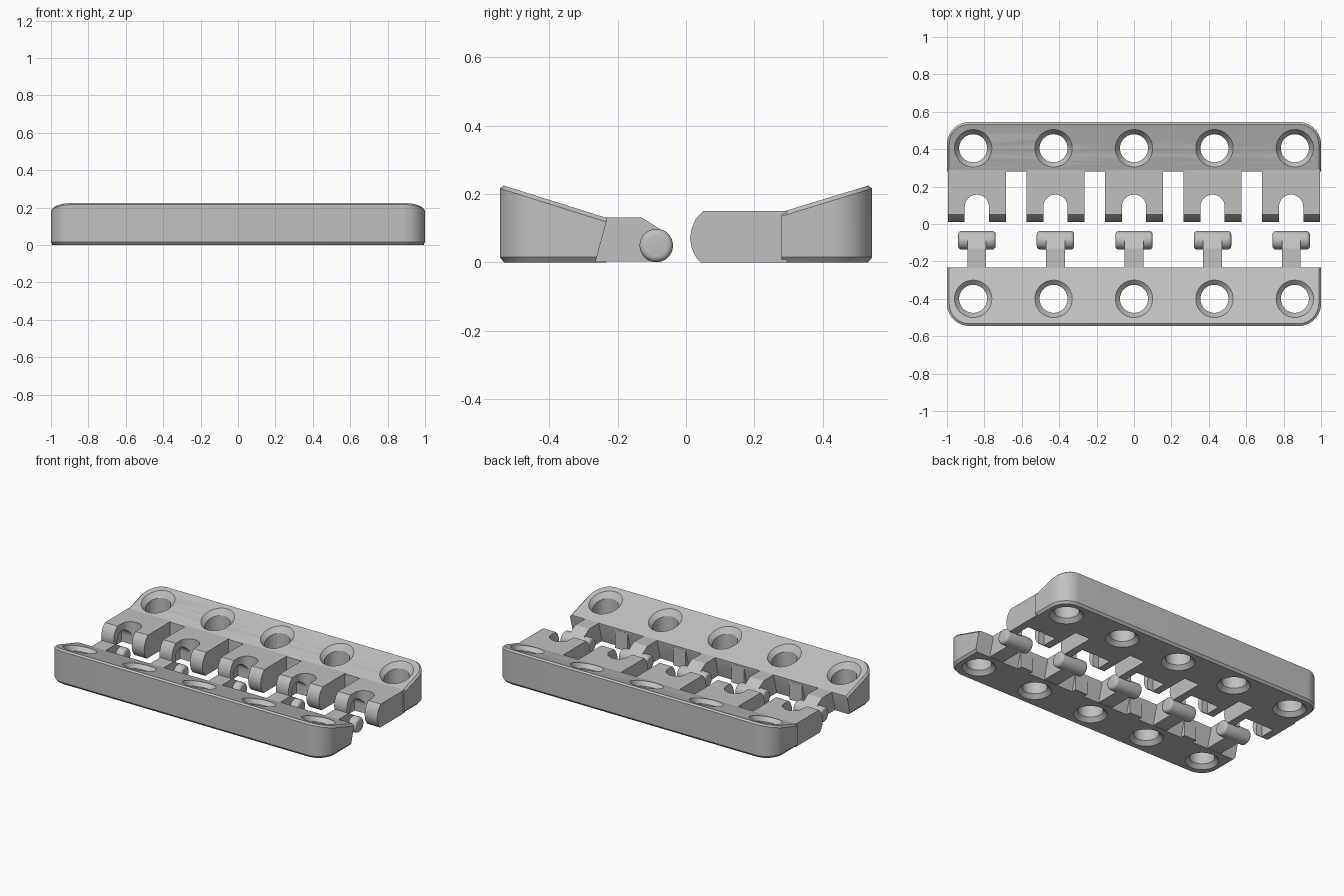
import bpy, bmesh, math

if "Cube" in bpy.data.objects:
    bpy.data.objects.remove(bpy.data.objects["Cube"])

grey = bpy.data.materials.new("plain grey")
grey.diffuse_color = (0.53, 0.53, 0.53, 1)
grey.use_nodes = True
grey.node_tree.nodes["Principled BSDF"].inputs["Base Color"].default_value = grey.diffuse_color

PITCH = [0.42 * i for i in range(-2, 3)]
HOLES = [0.43 * i for i in range(-2, 3)]


def finish(name, bm, smooth=True):
    bmesh.ops.recalc_face_normals(bm, faces=bm.faces)
    me = bpy.data.meshes.new(name)
    bm.to_mesh(me)
    bm.free()
    ob = bpy.data.objects.new(name, me)
    bpy.context.collection.objects.link(ob)
    me.materials.append(grey)
    if smooth:
        shade(ob)
    return ob


def shade(ob):
    bpy.ops.object.select_all(action='DESELECT')
    ob.select_set(True)
    bpy.context.view_layer.objects.active = ob
    bpy.ops.object.shade_smooth_by_angle(angle=math.radians(25))


def loft(bm, rings):
    """Skin a stack of equal rings and cap both ends."""
    vs = [[bm.verts.new(p) for p in r] for r in rings]
    n = len(vs[0])
    for a, b in zip(vs, vs[1:]):
        for i in range(n):
            j = (i + 1) % n
            bm.faces.new((a[i], a[j], b[j], b[i]))
    bm.faces.new(vs[0])
    bm.faces.new(vs[-1])


def bars(name, profile, xs, width):
    """Extrude a (y, z) profile along x at every position in xs."""
    bm = bmesh.new()
    for x in xs:
        loft(bm, [[(x + s * width / 2, y, z) for y, z in profile] for s in (-1, 1)])
    return finish(name, bm)


def cut(ob, cutter):
    m = ob.modifiers.new("cut", 'BOOLEAN')
    m.operation, m.solver, m.object = 'DIFFERENCE', 'EXACT', cutter
    bpy.ops.object.select_all(action='DESELECT')
    bpy.context.view_layer.objects.active = ob
    ob.select_set(True)
    bpy.ops.object.modifier_apply(modifier=m.name)
    bpy.data.objects.remove(cutter)
    shade(ob)


def strip(name, side, in_low, in_high, z_in, hole_y):
    """Sloped bar with round outer corners, chamfered rims and drilled holes."""
    slope = (0.225 - z_in) / (0.535 - in_high)

    def top(y):
        return z_in + slope * (y - in_high)

    def outline(inset, inner):
        pts = [(1 - inset, inner)]
        for k in range(25):
            a = math.radians(90 * (k if k <= 12 else k - 1) / 12)
            if k > 12:
                break
            pts.append((0.88 + (0.12 - inset) * math.cos(a), 0.425 + (0.12 - inset) * math.sin(a)))
        return pts + [(-x, y) for x, y in reversed(pts)]

    c = 0.012
    rings = [[(x, side * y, 0) for x, y in outline(c, in_low)],
             [(x, side * y, 0.015) for x, y in outline(0, in_low + (in_high - in_low) * 0.12)],
             [(x, side * y, top(y) - c) for x, y in outline(0, in_high)],
             [(x, side * y, top(y)) for x, y in outline(c, in_high)]]
    bm = bmesh.new()
    loft(bm, rings)
    ob = finish(name, bm)

    # holes countersunk on both faces, the upper sink follows the slope
    bm = bmesh.new()
    zt = top(hole_y)
    steps = [(0.105, -0.005, 0), (0.075, 0.025, 0), (0.075, zt - 0.03, 1),
             (0.1, zt, 1), (0.1, zt + 0.1, 1)]
    for hx in HOLES:
        loft(bm, [[(hx + r * math.cos(t), side * (hole_y + r * math.sin(t)),
                    z + tilt * slope * r * math.sin(t))
                   for t in (math.tau * k / 40 for k in range(40))] for r, z, tilt in steps])
    cut(ob, finish("hole_cutter", bm, False))
    return ob


strip("front_strip", -1, 0.265, 0.233, 0.13, 0.40)
strip("back_strip", 1, 0.28, 0.28, 0.147, 0.405)

# upright ribs between the hinge pockets of the front strip
bars("pocket_ribs", [(-0.285, 0), (-0.233, 0), (-0.233, 0.117), (-0.285, 0.132)],
     [-0.63, -0.21, 0.21, 0.63], 0.09)

# arms reaching out to the pins
bars("pin_arms", [(-0.29, 0.002), (-0.29, 0.131), (-0.13, 0.131), (-0.058, 0.086),
                  (-0.042, 0.049), (-0.058, 0.014), (-0.087, 0.002)], PITCH, 0.1)

# pins with rounded ends
bm = bmesh.new()
PY, PZ, R, F = -0.087, 0.049, 0.049, 0.018
ends = [(0.1 - F + F * math.sin(a), R - F + F * math.cos(a))
        for a in (math.pi / 2 * k / 5 for k in range(6))]
for x in PITCH:
    loft(bm, [[(x + dx, PY + r * math.cos(t), PZ + r * math.sin(t))
               for t in (math.tau * k / 32 for k in range(32))]
              for dx, r in [(-d, r) for d, r in reversed(ends)] + ends])
finish("hinge_pins", bm)

# round-nosed prongs of the back strip
nose = [(0.042, 0), (0.027, 0.018), (0.016, 0.043), (0.012, 0.07),
        (0.016, 0.097), (0.028, 0.126), (0.05, 0.15)]
prongs = bars("hinge_prongs", nose + [(0.295, 0.15), (0.295, 0)], PITCH, 0.31)

# arched slot in each prong for the arm
bm = bmesh.new()
arch = [(0.065, -0.1)] + [(0.065 * math.cos(t), 0.092 + 0.065 * math.sin(t))
                          for t in (math.pi * k / 20 for k in range(21))] + [(-0.065, -0.1)]
for x in PITCH:
    loft(bm, [[(x + dx, y, z) for dx, y in arch] for z in (-0.05, 0.25)])
cut(prongs, finish("slot_cutter", bm, False))

# pin sockets, open underneath
socket = [(0.152, -0.03)] + [(0.1 + 0.052 * math.cos(t), 0.052 + 0.052 * math.sin(t))
                             for t in (math.pi * k / 16 for k in range(17))] + [(0.048, -0.03)]
cut(prongs, bars("socket_cutter", socket, PITCH, 0.21))
